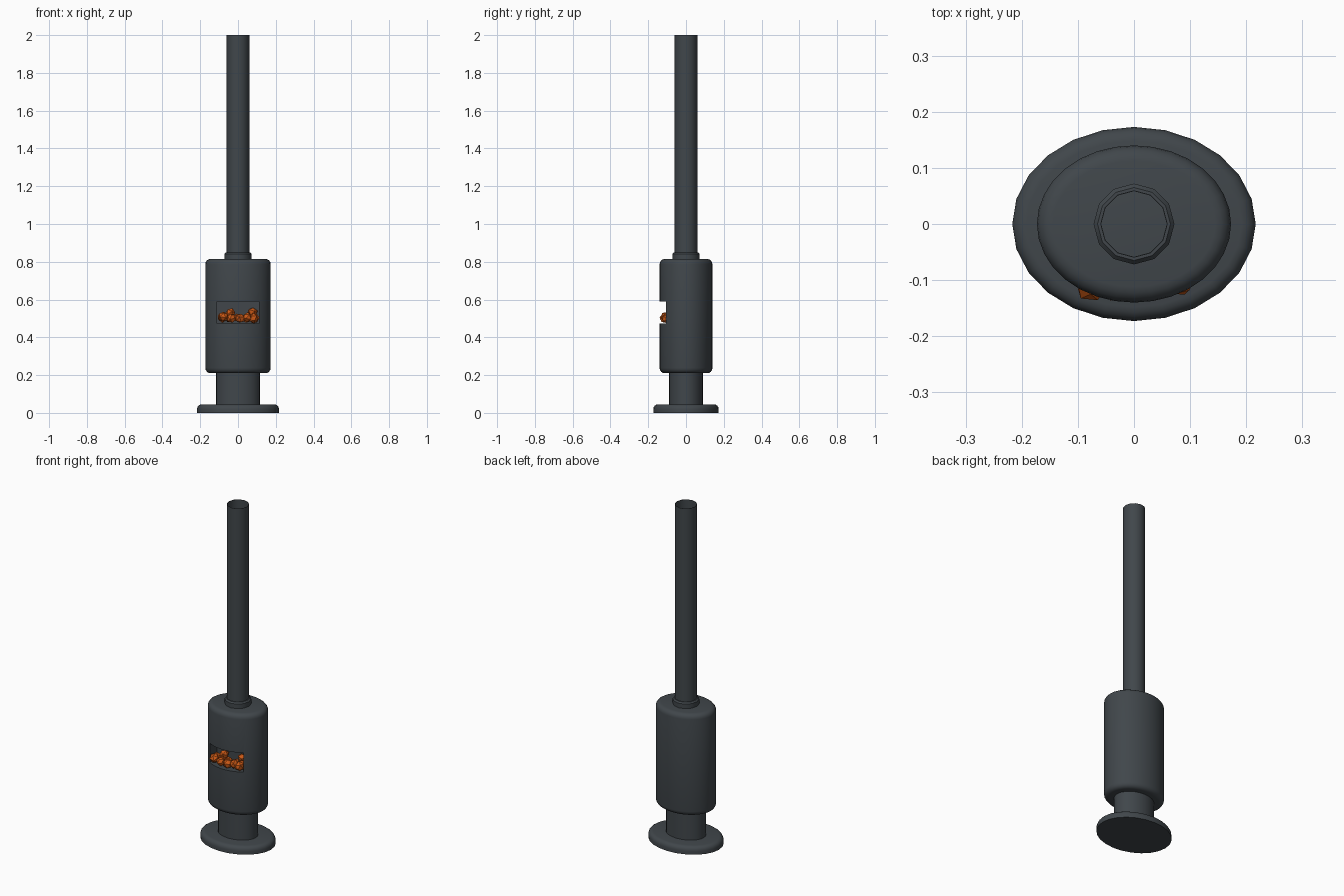
import bpy, bmesh, math, random
from mathutils import Vector, Matrix

if "Cube" in bpy.data.objects:
    bpy.data.objects.remove(bpy.data.objects["Cube"])

random.seed(4)


def material(name, col):
    m = bpy.data.materials.new(name)
    m.diffuse_color = (*col, 1)
    m.use_nodes = True
    m.node_tree.nodes["Principled BSDF"].inputs["Base Color"].default_value = m.diffuse_color
    return m


iron = material("dark iron", (0.052, 0.062, 0.070))
ember = material("ember orange", (0.60, 0.10, 0.008))


def finish(bm, name, mat, angle=40):
    bmesh.ops.recalc_face_normals(bm, faces=bm.faces)
    me = bpy.data.meshes.new(name)
    bm.to_mesh(me)
    bm.free()
    me.materials.append(mat)
    ob = bpy.data.objects.new(name, me)
    bpy.context.collection.objects.link(ob)
    if angle:
        smooth(ob, angle)
    return ob


def smooth(ob, angle=40):
    bpy.ops.object.select_all(action='DESELECT')
    ob.select_set(True)
    bpy.context.view_layer.objects.active = ob
    bpy.ops.object.shade_smooth_by_angle(angle=math.radians(angle))


def lathe(name, rings, n, caps=(True, True), angle=40, closed=False):
    """Elliptical lathe: rings are (x radius, y radius, z)."""
    bm = bmesh.new()
    loops = [[bm.verts.new((rx * math.cos(2 * math.pi * i / n),
                            ry * math.sin(2 * math.pi * i / n), z))
              for i in range(n)] for rx, ry, z in rings]
    pairs = list(zip(loops, loops[1:]))
    if closed:
        pairs.append((loops[-1], loops[0]))
    for a, b in pairs:
        for i in range(n):
            j = (i + 1) % n
            bm.faces.new((a[i], a[j], b[j], b[i]))
    if caps[0]:
        bm.faces.new(loops[0][::-1])
    if caps[1]:
        bm.faces.new(loops[-1])
    return finish(bm, name, iron, angle)


def rounding(rx, ry, z, r, up, steps=4):
    """Quarter-round edge rings, ending (up) or starting (down) at z."""
    out = []
    for k in range(steps + 1):
        a = math.pi / 2 * k / steps
        d = r * (1 - math.cos(a))
        h = r * (1 - math.sin(a))
        out.append((rx - d, ry - d, z - h if up else z + h))
    return out if up else out[::-1]


# foot plate and pedestal
lathe("foot_plate", [(0.217, 0.173, 0)] + rounding(0.217, 0.173, 0.045, 0.025, True), 24)
lathe("pedestal", [(0.117, 0.09, 0.03), (0.117, 0.09, 0.23)], 24)

# stove body with the fire opening cut into its front
body = lathe("stove_body", rounding(0.173, 0.14, 0.21, 0.028, False)
             + rounding(0.173, 0.14, 0.815, 0.028, True), 32)
bm = bmesh.new()
bmesh.ops.create_cube(bm, size=1, matrix=Matrix.Translation((0, -0.12, 0.532))
                      @ Matrix.Diagonal((0.22, 0.16, 0.115, 1)))
cutter = finish(bm, "opening_cutter", iron, 0)
cutter.hide_render = True
mod = body.modifiers.new("opening", 'BOOLEAN')
mod.operation = 'DIFFERENCE'
mod.solver = 'EXACT'
mod.object = cutter
bpy.context.view_layer.objects.active = body
bpy.ops.object.modifier_apply(modifier=mod.name)
bpy.data.objects.remove(cutter)
smooth(body)

# flue collar and open chimney pipe
lathe("flue_collar", [(0.072, 0.072, 0.80), (0.072, 0.072, 0.842), (0.065, 0.065, 0.85),
                      (0.059, 0.059, 0.85)], 12, (False, False))
lathe("chimney_pipe", [(0.06, 0.06, 0.81), (0.06, 0.06, 2.0),
                       (0.0585, 0.0585, 2.0), (0.0585, 0.0585, 0.81)], 12,
      (False, False), closed=True)

# glowing coals piled in the opening
bm = bmesh.new()
for y, z, xs in ((-0.108, 0.502, (-0.035, 0.01, 0.05)),
                 (-0.080, 0.505, (-0.082, -0.045, 0.0, 0.045, 0.085)),
                 (-0.068, 0.530, (-0.04, 0.075)),
                 (-0.105, 0.505, (-0.078, 0.082))):
    for x in xs:
        r = random.uniform(0.023, 0.028)
        p = Vector((x, y + random.uniform(-0.006, 0.006), z + random.uniform(-0.004, 0.006)))
        new = bmesh.ops.create_icosphere(bm, subdivisions=1, radius=r)["verts"]
        rot = Matrix.Rotation(random.uniform(0, 6), 3, Vector((random.random(), 1, random.random())))
        for v in new:
            v.co = p + (rot @ v.co) * random.uniform(0.88, 1.12)
finish(bm, "coals", ember, 0)
